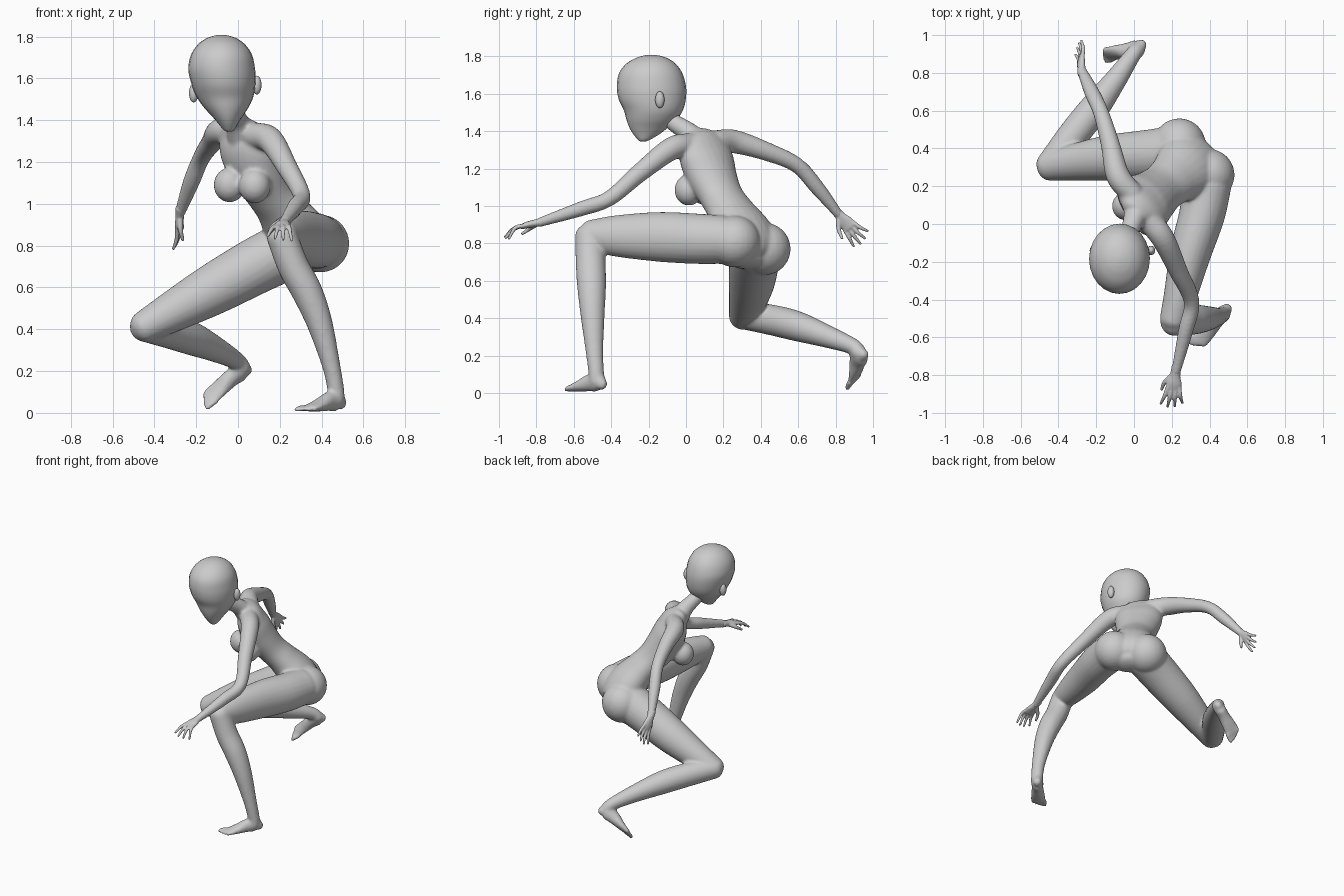
import bpy, bmesh, math
from mathutils import Vector as V

SEG = 24


def spline(pts, n=6):
    # Catmull-Rom through tuples of any length
    P = [V(p) for p in pts]
    P = [2 * P[0] - P[1]] + P + [2 * P[-1] - P[-2]]
    out = []
    for a, b, c, d in zip(P, P[1:], P[2:], P[3:]):
        for k in range(n):
            t = k / n
            out.append(0.5 * (2 * b + (c - a) * t + (2 * a - 5 * b + 4 * c - d) * t * t
                              + (3 * b - a - 3 * c + d) * t ** 3))
    return out + [P[-2]]


def loft(bm, rings):
    # rings: (centre, half-axis a, half-axis b)
    rows = [[bm.verts.new(c + a * math.cos(i * math.tau / SEG) + b * math.sin(i * math.tau / SEG))
             for i in range(SEG)] for c, a, b in rings]
    faces = []
    for r, s in zip(rows, rows[1:]):
        for i in range(SEG):
            j = (i + 1) % SEG
            faces.append(bm.faces.new((r[i], r[j], s[j], s[i])))
    faces += [bm.faces.new(rows[0][::-1]), bm.faces.new(rows[-1])]
    bmesh.ops.recalc_face_normals(bm, faces=faces)


def tube(bm, pts, side=(1, 0.13, 0.07), cap=0.8):
    # pts: (x, y, z, half width[, half depth]); domed ends
    pts = [tuple(p) if len(p) == 5 else tuple(p) + (p[3],) for p in pts]
    S = spline(pts)
    rings = []
    for i, p in enumerate(S):
        t = (V(S[min(i + 1, len(S) - 1)][:3]) - V(S[max(i - 1, 0)][:3])).normalized()
        a = V(side) - t * t.dot(V(side))
        a.normalize()
        rings.append((V(p[:3]), a * p[3], t.cross(a) * p[4], t))

    def dome(r, sign):
        c, a, b, t = r
        h = min(a.length, b.length) * cap
        return [(c + t * sign * h * math.sin(k), a * math.cos(k), b * math.cos(k))
                for k in (0.4, 0.8, 1.15, 1.45)]
    loft(bm, dome(rings[0], -1)[::-1] + [r[:3] for r in rings] + dome(rings[-1], 1))


def ball(bm, c, r, scale=(1, 1, 1)):
    new = bmesh.ops.create_uvsphere(bm, u_segments=24, v_segments=14, radius=r)["verts"]
    for v in new:
        v.co = V([v.co[i] * scale[i] + c[i] for i in range(3)])


def finish(bm, name, voxel=0, smooth=0):
    me = bpy.data.meshes.new(name)
    bm.to_mesh(me)
    bm.free()
    ob = bpy.data.objects.new(name, me)
    bpy.context.collection.objects.link(ob)
    for p in me.polygons:
        p.use_smooth = True
    if voxel:
        m = ob.modifiers.new("merge", 'REMESH')
        m.mode, m.voxel_size, m.use_smooth_shade = 'VOXEL', voxel, True
        m = ob.modifiers.new("soften", 'SMOOTH')
        m.factor, m.iterations = 0.5, smooth
    return ob


def frame(origin, f, u):
    f = V(f).normalized()
    u = (V(u) - f * f.dot(V(u))).normalized()
    s = u.cross(f)
    return (lambda x, y, z: V(origin) + f * x + s * y + u * z), s


def foot(bm, heel, f, u, lat):
    at, s = frame(heel, f, u)
    sec = [(.015, 0, .04, .028, .03), (.05, 0, .055, .04, .052), (.11, .003, .05, .04, .046),
           (.17, .004, .034, .047, .032), (.225, .004, .022, .052, .02), (.25, .004, .018, .048, .015)]
    tube(bm, [(*at(x, y * lat, z), w, d) for x, y, z, w, d in sec], side=s)
    for i in range(5):
        y = (-.038 + .02 * i) * lat
        r = .015 if i == 0 else .0105
        tip = .292 - .004 * i * i * .7
        tube(bm, [(*at(.235, y, .017), r), (*at(tip - .02, y, .017), r), (*at(tip, y, .011), r * .85)], side=s)


def hand(name, wrist, f, u, thumb, curl):
    bm = bmesh.new()
    at, s = frame(wrist, f, u)
    tube(bm, [(*at(-.03, 0, 0), .025, .024), (*at(.02, 0, 0), .028, .02), (*at(.06, 0, 0), .04, .018),
              (*at(.095, 0, -.003), .038, .014)], side=s)
    for i, ln in enumerate((.1, .115, .108, .085)):
        y = (.03 - .02 * i) * thumb
        e = y * 1.9
        tube(bm, [(*at(.08, y, 0), .0115), (*at(.09 + ln * .45, y * 1.4, -.004), .0105),
                  (*at(.09 + ln * .95, e, -curl * (1 + .25 * i)), .007)], side=s)
    tube(bm, [(*at(.025, .018 * thumb, -.006), .016), (*at(.065, .05 * thumb, -.022), .012),
              (*at(.11, .062 * thumb, -.04), .008)], side=s)
    finish(bm, name, .005, 3)


# Body: torso, limbs and feet fused into one skin
bm = bmesh.new()
ACROSS = (.66, -.75, 0)
tube(bm, [(.32, .34, .71, .12, .09), (.31, .33, .77, .18, .135), (.28, .30, .86, .182, .132),
          (.21, .24, .97, .142, .107), (.15, .19, 1.05, .13, .102), (.09, .14, 1.15, .148, .115),
          (.05, .11, 1.25, .165, .11), (.03, .09, 1.33, .15, .083), (.01, .06, 1.375, .09, .055)],
     side=ACROSS, cap=.5)
# Neck
tube(bm, [(.02, .07, 1.33, .075), (-.005, .01, 1.395, .055), (-.035, -.07, 1.45, .047), (-.055, -.12, 1.51, .047)])
# Bust and seat
ball(bm, (-.04, .095, 1.09), .077, (1, 1, 1.08))
ball(bm, (.08, .015, 1.085), .077, (1, 1, 1.08))
ball(bm, (.24, .42, .77), .14)
ball(bm, (.395, .26, .81), .138)
# Left arm, reaching forward
tube(bm, [(.08, .02, 1.325, .065), (.155, -.08, 1.305, .062), (.235, -.25, 1.175, .05),
          (.305, -.41, 1.04, .042), (.275, -.56, .985, .04), (.22, -.79, .91, .025)])
# Right arm, swung back
tube(bm, [(-.01, .16, 1.345, .06), (-.085, .255, 1.345, .063), (-.125, .42, 1.295, .051),
          (-.175, .59, 1.22, .042), (-.225, .70, 1.1, .04), (-.28, .82, .95, .025)])
# Left leg, lunging
tube(bm, [(.385, .2, .82, .13, .13), (.36, .05, .825, .122, .135), (.3, -.15, .835, .11, .133),
          (.245, -.38, .84, .088, .11), (.21, -.51, .845, .075, .082)])
tube(bm, [(.21, -.515, .845, .074, .078), (.265, -.51, .7, .075, .08), (.33, -.505, .58, .074, .078),
          (.39, -.5, .43, .062, .066), (.445, -.49, .23, .044, .048), (.468, -.48, .11, .04, .042),
          (.472, -.478, .06, .038, .042)])
foot(bm, (.505, -.435, .004), (-.68, -.73, 0), (0, 0, 1), 1)
# Right leg, kneeling low
tube(bm, [(.22, .38, .77, .14), (.08, .365, .7, .135), (-.13, .35, .585, .122),
          (-.33, .325, .475, .096), (-.45, .305, .41, .077)])
tube(bm, [(-.45, .305, .415, .074), (-.33, .46, .39, .082), (-.22, .6, .355, .08),
          (-.1, .76, .3, .06), (-.01, .89, .25, .044), (.02, .925, .215, .042)])
foot(bm, (.062, .985, .187), (-.79, -.31, -.52), (-.17, -.72, .67), -1)
finish(bm, "body", .009, 10)

# Hands
hand("left_hand", (.22, -.785, .912), (-.12, -.95, -.2), (0, -.1, 1), -1, .03)
hand("right_hand", (-.277, .815, .957), (-.06, .66, -.75), (-.95, .3, .1), 1, -.005)

# Head: horizontal sections z, half width, front y, back y
prof = [(1.345, .012, -.245, -.215), (1.355, .027, -.258, -.19), (1.385, .048, -.283, -.14),
        (1.42, .074, -.303, -.095), (1.46, .106, -.318, -.05), (1.51, .135, -.332, -.017),
        (1.57, .152, -.36, -.001), (1.64, .16, -.37, 0), (1.71, .147, -.358, -.02),
        (1.76, .115, -.32, -.055), (1.79, .075, -.27, -.1), (1.803, .04, -.23, -.14), (1.808, .012, -.2, -.17)]
bm = bmesh.new()
rings = []
for z, w, yf, yb in spline(prof, 4):
    x = -.043 - .036 * (z - 1.35) / .3 if z < 1.65 else -.079
    rings.append((V((x, (yf + yb) / 2, z)), V((w, 0, 0)), V((0, (yb - yf) / 2, 0))))
loft(bm, rings)
finish(bm, "head")

# Ears
for name, x, z in (("left_ear", .09, 1.568), ("right_ear", -.212, 1.53)):
    bm = bmesh.new()
    ball(bm, (x, -.14, z), .045, (.5, .55, 1))
    finish(bm, name)
